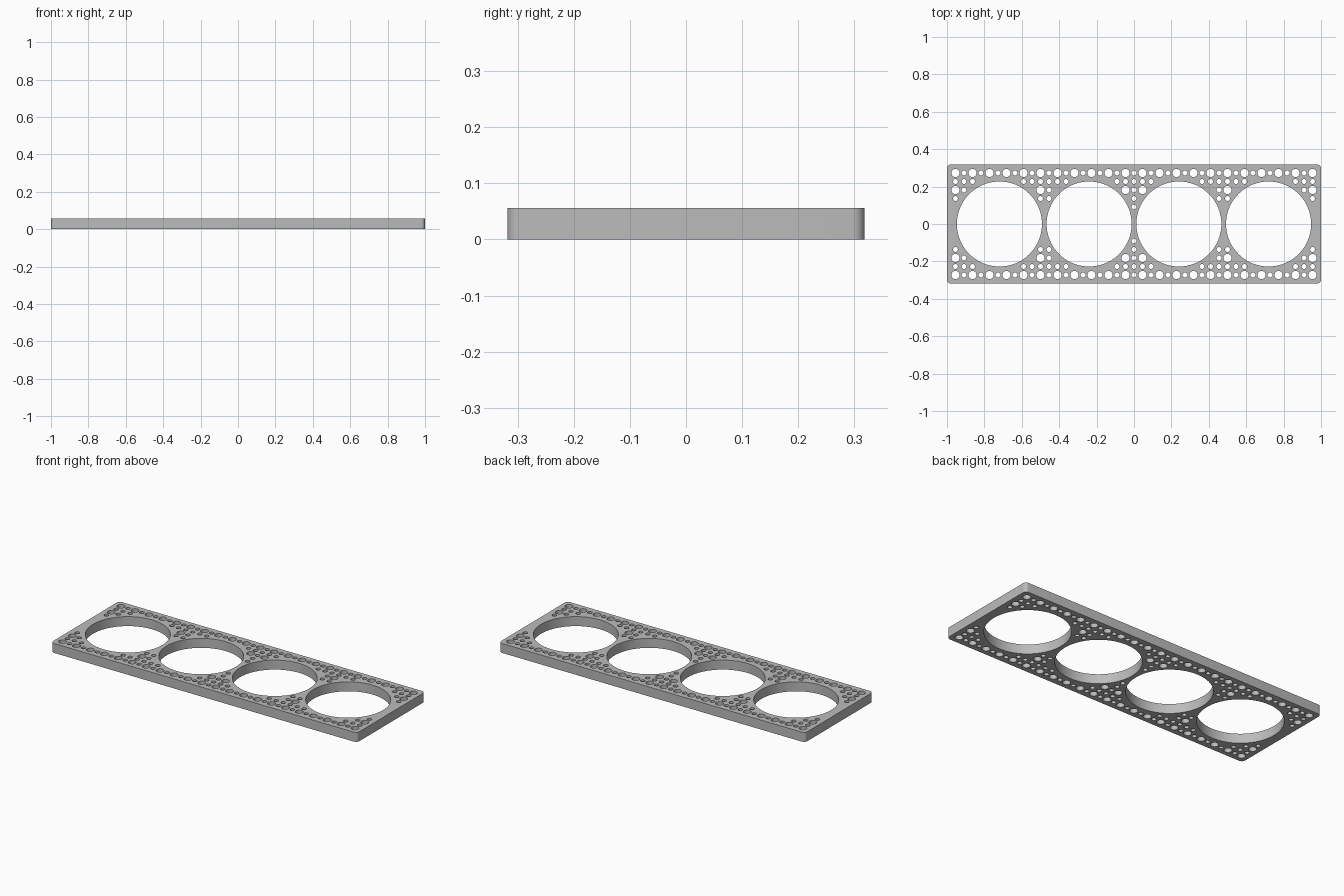
import bpy, bmesh, math

if "Cube" in bpy.data.objects:
    bpy.data.objects.remove(bpy.data.objects["Cube"], do_unlink=True)

UNIT = 2 / 44                      # spacing of the hole lattice
HALF_X, HALF_Y, HEIGHT = 1.0, 7 * UNIT, 0.056
CORNER = 0.022
RING_R, RING_X = 0.2273, (-0.7195, -0.24, 0.24, 0.7195)
LARGE_R, SMALL_R, CLEARANCE = 0.0215, 0.013, 0.013

bm = bmesh.new()


def loop(points):
    """Add a closed outline at the base."""
    verts = [bm.verts.new((x, y, 0)) for x, y in points]
    for i, v in enumerate(verts):
        bm.edges.new((v, verts[i - 1]))


def arc(cx, cy, r, start, sweep, steps):
    return [(cx + r * math.cos(start + sweep * i / steps),
             cy + r * math.sin(start + sweep * i / steps)) for i in range(steps)]


def circle(cx, cy, r, sides):
    loop(arc(cx, cy, r, 0, math.tau, sides))


# Rounded plate outline
outline = []
for i, (sx, sy) in enumerate(((1, 1), (-1, 1), (-1, -1), (1, -1))):
    outline += arc(sx * (HALF_X - CORNER), sy * (HALF_Y - CORNER), CORNER,
                   i * math.pi / 2, math.pi / 2, 8)
    end = (i + 1) * math.pi / 2
    outline.append((sx * (HALF_X - CORNER) + CORNER * math.cos(end),
                    sy * (HALF_Y - CORNER) + CORNER * math.sin(end)))
loop(outline)

# Four large openings
for cx in RING_X:
    circle(cx, 0, RING_R, 96)

# Lattice of large and small holes wherever the openings leave room
for k in range(-21, 22):
    for j in range(-6, 7):
        x, y = k * UNIT, j * UNIT
        large = k % 2 == 1 and j % 2 == 0
        r = LARGE_R if large else SMALL_R
        if min(math.hypot(x - cx, y) for cx in RING_X) - RING_R - r > CLEARANCE:
            circle(x, y, r, 24 if large else 16)

# Fill the outline around the holes and raise it to a solid
bmesh.ops.triangle_fill(bm, edges=bm.edges[:], use_beauty=True, normal=(0, 0, 1))
raised = bmesh.ops.extrude_face_region(bm, geom=bm.faces[:], use_keep_orig=True)
bmesh.ops.translate(bm, vec=(0, 0, HEIGHT),
                    verts=[g for g in raised["geom"] if isinstance(g, bmesh.types.BMVert)])
bmesh.ops.recalc_face_normals(bm, faces=bm.faces[:])

mesh = bpy.data.meshes.new("perforated_plate")
bm.to_mesh(mesh)
bm.free()
plate = bpy.data.objects.new("perforated_plate", mesh)
bpy.context.collection.objects.link(plate)

# Plain grey material
grey = bpy.data.materials.new("grey")
grey.use_nodes = True
grey.diffuse_color = (0.5, 0.5, 0.5, 1)
grey.node_tree.nodes["Principled BSDF"].inputs["Base Color"].default_value = (0.5, 0.5, 0.5, 1)
mesh.materials.append(grey)

bpy.context.view_layer.objects.active = plate
plate.select_set(True)
bpy.ops.object.shade_smooth_by_angle(angle=math.radians(35))
